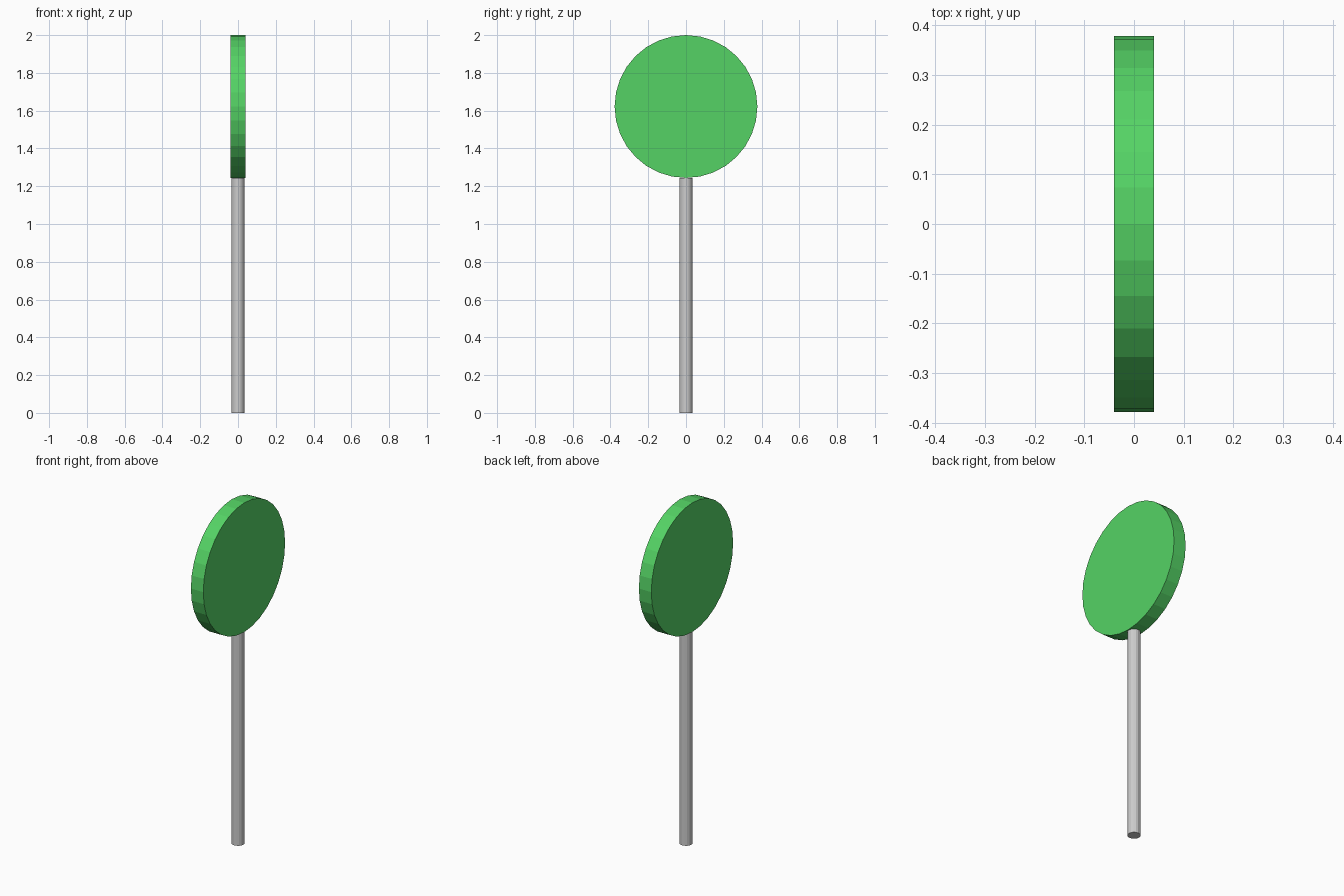
import bpy
import math

if "Cube" in bpy.data.objects:
    bpy.data.objects.remove(bpy.data.objects["Cube"])


def cylinder(name, sides, radius, depth, centre, rotation=(0, 0, 0)):
    bpy.ops.mesh.primitive_cylinder_add(vertices=sides, radius=radius, depth=depth,
                                        location=centre, rotation=rotation)
    obj = bpy.context.object
    obj.name = name
    bpy.ops.object.transform_apply(location=True, rotation=True, scale=True)
    return obj


DISC_RADIUS = 0.378
POLE_TOP = 2 - 2 * DISC_RADIUS

# Grey pole standing on the ground
cylinder("pole", 16, 0.035, POLE_TOP, (0, 0, POLE_TOP / 2))

# Round green plate facing left and right
disc = cylinder("sign_disc", 32, DISC_RADIUS, 0.08, (0, 0, 2 - DISC_RADIUS),
                (0, math.pi / 2, 0))

green = bpy.data.materials.new("green")
green.diffuse_color = (0.09, 0.65, 0.13, 1)
green.use_nodes = True
green.node_tree.nodes["Principled BSDF"].inputs["Base Color"].default_value = green.diffuse_color
disc.data.materials.append(green)
